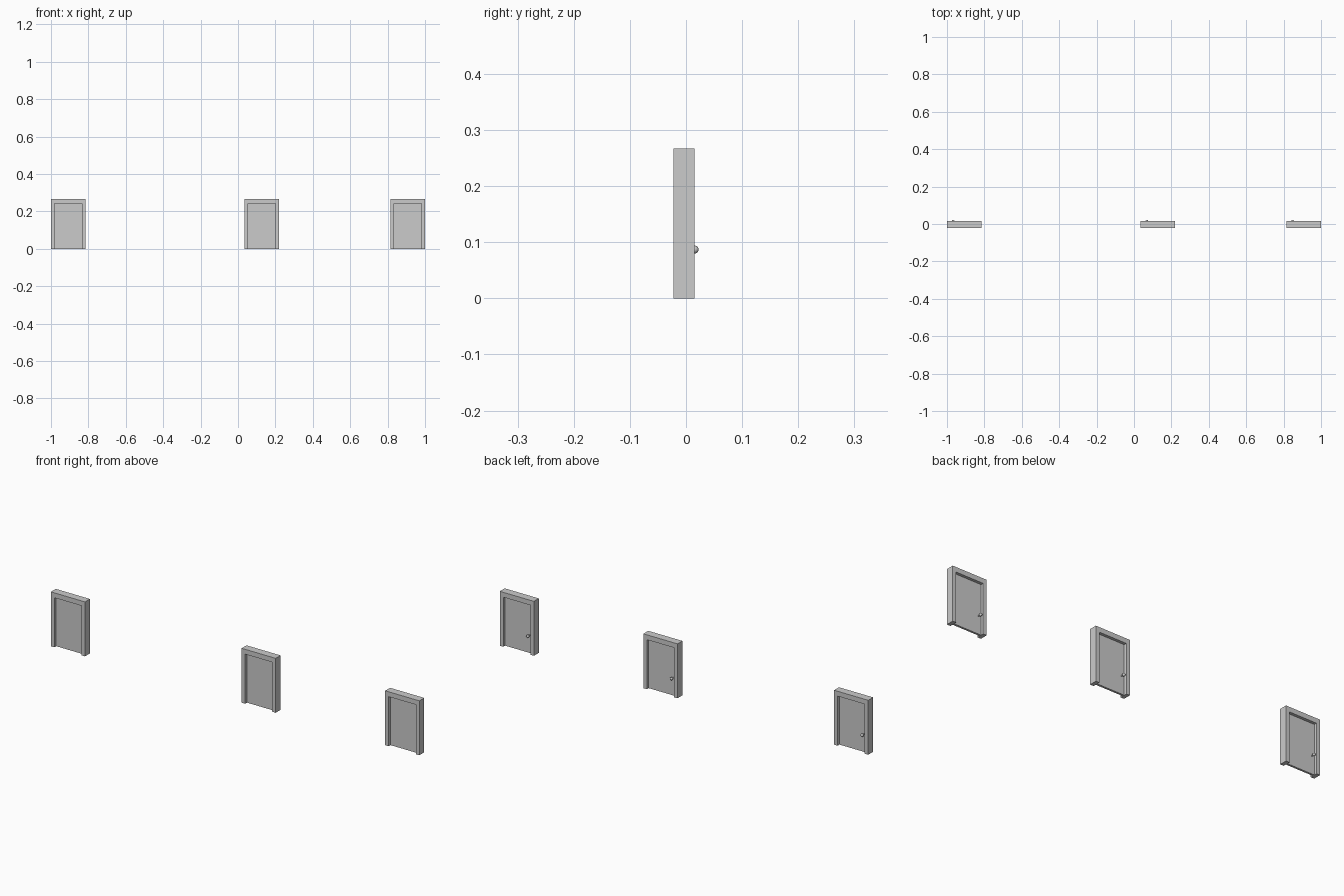
import bpy, bmesh, math

if "Cube" in bpy.data.objects:
    bpy.data.objects.remove(bpy.data.objects["Cube"])

W, H = 0.185, 0.267            # outer frame size
Y0, Y1 = -0.0225, 0.0155       # frame front and back
JAMB, LINTEL = 0.019, 0.024
KNOB_R = 0.007


def prism(name, profile, y0, y1, x):
    """Extrude an x-z outline from y0 to y1."""
    bm = bmesh.new()
    face = bm.faces.new([bm.verts.new((px, y0, pz)) for px, pz in profile])
    ext = bmesh.ops.extrude_face_region(bm, geom=[face])
    verts = [g for g in ext["geom"] if isinstance(g, bmesh.types.BMVert)]
    bmesh.ops.translate(bm, verts=verts, vec=(0, y1 - y0, 0))
    bmesh.ops.recalc_face_normals(bm, faces=bm.faces)
    mesh = bpy.data.meshes.new(name)
    bm.to_mesh(mesh)
    bm.free()
    ob = bpy.data.objects.new(name, mesh)
    ob.location.x = x
    bpy.context.collection.objects.link(ob)


def door(label, x):
    a, b = W / 2, W / 2 - JAMB
    top = H - LINTEL
    # Frame: two jambs and a lintel in one arch outline
    prism(label + "_door_frame",
          [(-a, 0), (-b, 0), (-b, top), (b, top), (b, 0), (a, 0), (a, H), (-a, H)],
          Y0, Y1, x)
    # Recessed door leaf
    prism(label + "_door_leaf", [(-b, 0), (b, 0), (b, top), (-b, top)],
          -0.0085, 0.0015, x)
    # Knob and its stem on the back side
    kx, kz = x - a + 0.033, 0.087
    bpy.ops.mesh.primitive_cylinder_add(vertices=16, radius=0.003, depth=0.015,
                                        location=(kx, 0.0085, kz),
                                        rotation=(math.pi / 2, 0, 0))
    bpy.context.object.name = label + "_knob_stem"
    bpy.ops.object.shade_smooth_by_angle()
    bpy.ops.mesh.primitive_uv_sphere_add(segments=20, ring_count=12, radius=KNOB_R,
                                         location=(kx, Y1, kz),
                                         rotation=(math.pi / 2, 0, 0))
    bpy.context.object.name = label + "_door_knob"
    bpy.ops.object.shade_smooth_by_angle()


for label, x in (("left", -1 + W / 2), ("middle", 0.128), ("right", 1 - W / 2)):
    door(label, x)
